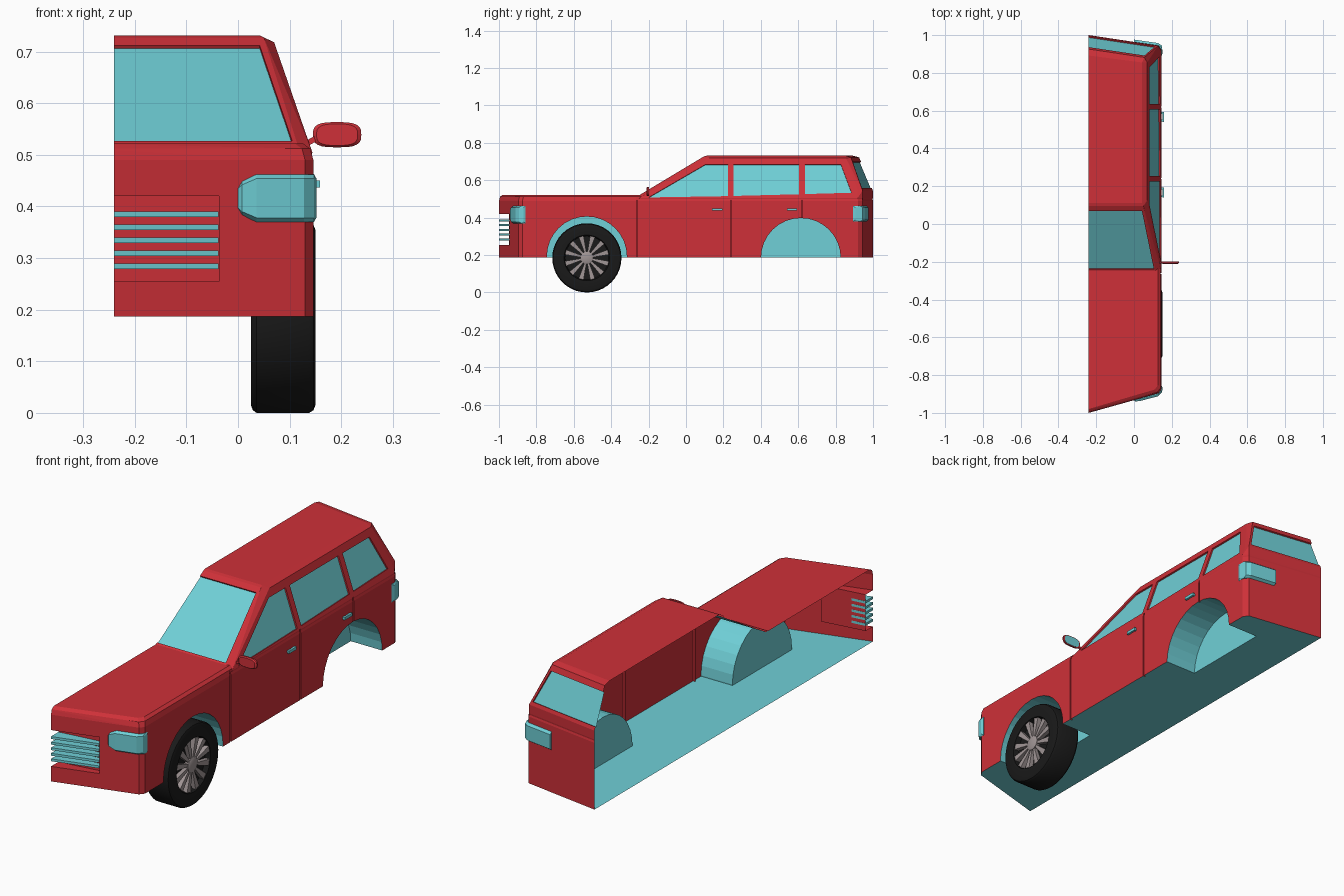
import bpy, bmesh
from math import sin, cos, pi, copysign
from mathutils import Vector

if "Cube" in bpy.data.objects:
    bpy.data.objects.remove(bpy.data.objects["Cube"])


def material(name, rgb):
    m = bpy.data.materials.new(name)
    m.diffuse_color = (*rgb, 1)
    m.use_nodes = True
    m.node_tree.nodes["Principled BSDF"].inputs["Base Color"].default_value = m.diffuse_color
    return m


RED = material("paint", (0.62, 0.03, 0.04))
TEAL = material("glass_and_trim", (0.16, 0.63, 0.68))
BLACK = material("rubber", (0.01, 0.01, 0.01))
GREY = material("wheel_metal", (0.35, 0.30, 0.30))
MID, FAR = -0.24, -0.30      # open centre plane, overshoot before trimming


def front(x): return -1 + 0.28 * (x + 0.24)
def rear(x): return 1 - 0.15 * (x + 0.24)


def finish(bm, name, mats):
    me = bpy.data.meshes.new(name)
    bm.to_mesh(me)
    bm.free()
    ob = bpy.data.objects.new(name, me)
    bpy.context.collection.objects.link(ob)
    for m in mats:
        me.materials.append(m)
    return ob


def hull(name, pts, mats, teal_dir=None):
    """Convex solid; faces looking along teal_dir use the second material."""
    bm = bmesh.new()
    for p in pts:
        bm.verts.new(p)
    bmesh.ops.convex_hull(bm, input=bm.verts)
    bmesh.ops.delete(bm, geom=[v for v in bm.verts if not v.link_faces], context='VERTS')
    bmesh.ops.dissolve_limit(bm, angle_limit=0.01, verts=bm.verts, edges=bm.edges)
    bmesh.ops.recalc_face_normals(bm, faces=bm.faces)
    if teal_dir:
        for f in bm.faces:
            f.material_index = int(f.normal.dot(teal_dir) > 0.9)
    return finish(bm, name, mats)


def box(name, x, y, z, mats):
    return hull(name, [(a, b, c) for a in x for b in y for c in z], mats)


def boolean(ob, cutter, op):
    m = ob.modifiers.new("bool", 'BOOLEAN')
    m.operation, m.solver, m.object = op, 'EXACT', cutter
    bpy.context.view_layer.objects.active = ob
    bpy.ops.object.modifier_apply(modifier=m.name)
    bpy.data.objects.remove(cutter)


def plan(z, d):
    """Outline of the body at height z, inset by d."""
    return [(FAR, front(FAR) + d, z), (0.13 - d, front(0.13) + d, z), (0.146 - d, -0.875 + d, z),
            (0.146 - d, 0.92 - d, z), (0.13 - d, rear(0.13) - d, z), (FAR, rear(FAR) - d, z)]


# lower body
BODY = [RED, TEAL]
body = hull("body", plan(0.187, 0) + plan(0.49, 0) + plan(0.512, 0.006) + plan(0.522, 0.02),
            BODY, Vector((0, 0, -1)))

# cabin
cabin = [(FAR, 0.11, 0.731), (0.043, 0.11, 0.731), (FAR, 0.90, 0.731), (0.043, 0.855, 0.731),
         (FAR, 0.095, 0.727), (0.05, 0.095, 0.727), (0.07, 0.125, 0.718), (0.07, 0.855, 0.718),
         (0.055, rear(0.055) - 0.074, 0.722), (FAR, rear(FAR) - 0.074, 0.722),
         (FAR, -0.275, 0.505), (0.12, -0.275, 0.505), (0.144, -0.25, 0.505)]
cabin += [p for z in (0.505, 0.545) for p in
          ((0.144 - 0.347 * (z - 0.505), 0.918, z), (0.128, rear(0.128) - 0.001, z), (FAR, rear(FAR) - 0.001, z))]
cabin += [(FAR, -0.25, 0.45), (0.12, -0.25, 0.45), (0.138, -0.23, 0.45),
          (0.138, 0.91, 0.45), (0.12, 0.935, 0.45), (FAR, 0.99, 0.45)]
boolean(body, hull("cabin", cabin, BODY), 'UNION')


# recessed windows
def window(pts, out, depth=0.007):
    pts = [Vector(p) for p in pts]
    n = (pts[1] - pts[0]).cross(pts[2] - pts[0]).normalized()
    if n.dot(Vector(out)) < 0:
        n = -n
    cut = hull("cut", [p - n * depth for p in pts] + [p + n * 0.03 for p in pts], BODY, -n)
    boolean(body, cut, 'DIFFERENCE')


def side(y, z): return (0.144 - 0.347 * (z - 0.505), y, z)
def shield(x, z): return (x, -0.25 + (z - 0.52) / 0.6, z)
def back(x, z): return (x, rear(x) - 0.42 * (z - 0.545), z)


window([shield(FAR, 0.527), shield(0.105, 0.527), shield(0.042, 0.712), shield(FAR, 0.712)], (0, -1, 1))
window([back(FAR, 0.56), back(0.112, 0.56), back(0.055, 0.697), back(FAR, 0.697)], (0, 1, 0.4))
for quad in ([(-0.2, 0.508), (0.225, 0.515), (0.225, 0.685), (0.105, 0.685)],
             [(0.255, 0.516), (0.605, 0.525), (0.605, 0.685), (0.255, 0.685)],
             [(0.635, 0.526), (0.885, 0.533), (0.828, 0.685), (0.635, 0.685)]):
    window([side(*q) for q in quad], (1, 0, 0.3))

# grille recess and door gaps
boolean(body, hull("cut", [(x, y, z) for z in (0.255, 0.42) for x, y in
        ((FAR, -1.1), (-0.037, -1.1), (FAR, -0.955), (-0.037, -0.917))], BODY), 'DIFFERENCE')
for y, z in ((-0.262, 0.1), (0.24, 0.1), (0.62, 0.38)):
    boolean(body, box("cut", (0.137, 0.2), (y - 0.003, y + 0.003), (z, 0.507), BODY), 'DIFFERENCE')

# wheel arches
for y, z, r in ((-0.53, 0.192, 0.214), (0.614, 0.185, 0.213)):
    arch = hull("cut", [(x, y + r * cos(i * pi / 16), z + r * sin(i * pi / 16))
                        for x in (-0.012, 0.3) for i in range(32)], BODY)
    for f in arch.data.polygons:
        f.material_index = 1
    boolean(body, arch, 'DIFFERENCE')

# trim to the open centre plane
bm = bmesh.new()
bm.from_mesh(body.data)
bmesh.ops.bisect_plane(bm, geom=bm.verts[:] + bm.edges[:] + bm.faces[:], dist=1e-5,
                       plane_co=(MID, 0, 0), plane_no=(1, 0, 0), clear_inner=True)
bm.to_mesh(body.data)
bm.free()

# grille slats
for i in range(5):
    z = 0.284 + i * 0.0253
    hull("grille_slat", [(x, y, z + s) for s in (-0.0055, 0.0055) for x, y in
         ((MID, -1), (-0.038, front(-0.038)), (MID, -0.945), (-0.038, -0.92))], [TEAL])

# headlight
lamp = []
for x, y, h in ((-0.003, -0.93, 0.024), (0.008, -0.940, 0.034), (0.036, -0.936, 0.046),
                (0.128, -0.912, 0.046), (0.147, -0.893, 0.046), (0.152, -0.870, 0.046)):
    lamp += [(x, y, 0.416 + s * (h - 0.008)) for s in (-1, 1)]
    lamp += [(min(x, 0.147), y + 0.012, 0.416 + s * h) for s in (-1, 1)]
lamp += [(0.14, -0.87, 0.37), (0.14, -0.87, 0.462)]
hull("headlight", lamp, [TEAL])

# taillight
lamp = []
for x, y in ((0.0, 0.976), (0.128, 0.958), (0.147, 0.945), (0.152, 0.905)):
    lamp += [(x, y, z) for z in (0.388, 0.454)]
    lamp += [(min(x, 0.147), y - 0.012, z) for z in (0.38, 0.463)]
hull("taillight", lamp, [TEAL])

# door handles
for y in (0.167, 0.567):
    box("door_handle", (0.150, 0.159), (y - 0.027, y + 0.027), (0.437, 0.450), [TEAL])
    for s in (-0.02, 0.02):
        box("handle_mount", (0.144, 0.152), (y + s - 0.005, y + s + 0.005), (0.439, 0.448), [TEAL])


# door mirror
def oval(y, k, n=24):
    pw = lambda v: copysign(abs(v) ** 0.65, v)
    return [(0.192 + 0.047 * k * pw(cos(2 * pi * i / n)), y, 0.539 + 0.0245 * k * pw(sin(2 * pi * i / n)))
            for i in range(n)]


hull("mirror_housing", oval(-0.211, 0.85) + oval(-0.206, 1) + oval(-0.199, 1), [RED])
hull("mirror_glass", oval(-0.200, 0.86) + oval(-0.1975, 0.86), [TEAL])
hull("mirror_stalk", [(x, y, z + s) for x, z in ((0.135, 0.523), (0.155, 0.534))
                      for y in (-0.208, -0.2) for s in (-0.006, 0.006)], [RED])


# front wheel
WY, WZ = -0.53, 0.185


def lathe(name, profile, mat, n=40):
    bm = bmesh.new()
    rings = [[bm.verts.new((x, WY + r * cos(2 * pi * i / n), WZ + r * sin(2 * pi * i / n)))
              for i in range(n)] for x, r in profile]
    for a, b in zip(rings, rings[1:]):
        for i in range(n):
            j = (i + 1) % n
            bm.faces.new((a[i], a[j], b[j], b[i]))
    bm.faces.new(rings[0])
    bm.faces.new(rings[-1])
    bmesh.ops.recalc_face_normals(bm, faces=bm.faces)
    ob = finish(bm, name, [mat])
    bpy.context.view_layer.objects.active = ob
    ob.select_set(True)
    bpy.ops.object.shade_smooth_by_angle(angle=0.6)
    ob.select_set(False)


lathe("tyre", [(0.028, 0.12), (0.025, 0.17), (0.029, 0.18), (0.036, 0.185), (0.138, 0.185),
               (0.146, 0.18), (0.150, 0.17), (0.148, 0.122), (0.125, 0.116)], BLACK)
lathe("wheel_hub", [(0.122, 0.034), (0.144, 0.034), (0.148, 0.026)], GREY, 24)
for k in range(12):
    a = 2 * pi * (k + 0.5) / 12
    spoke = []
    for r, w, x in ((0.026, 0.005, 0.141), (0.118, 0.0135, 0.146)):
        for s in (-w, w):
            y, z = WY + r * cos(a) - s * sin(a), WZ + r * sin(a) + s * cos(a)
            spoke += [(0.123, y, z), (x, y, z)]
    hull("wheel_spoke", spoke, [GREY])
